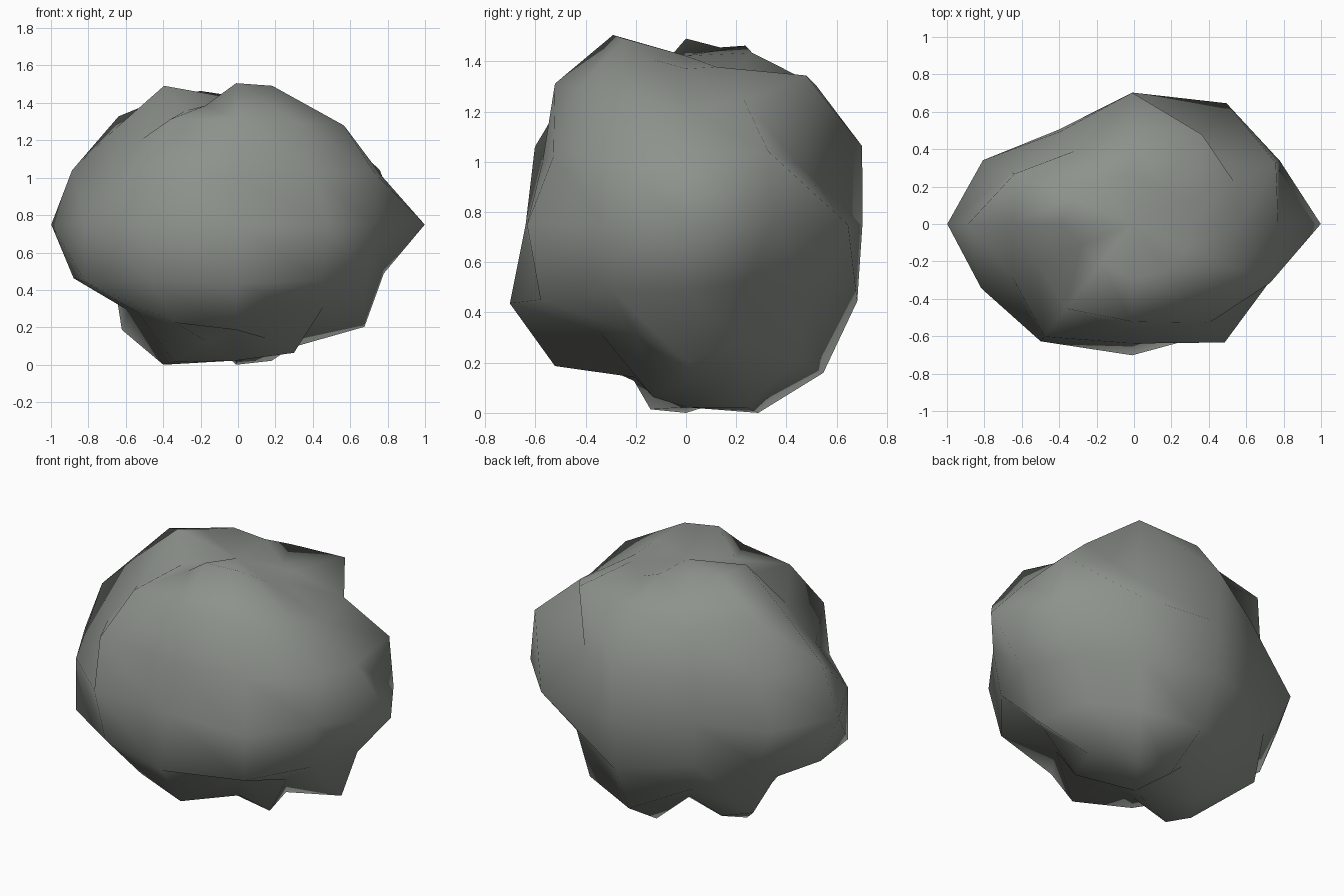
import bpy
import bmesh
import math

default_cube = bpy.data.objects.get("Cube")
if default_cube:
    bpy.data.objects.remove(default_cube, do_unlink=True)

SEGMENTS, RINGS = 12, 8
HALF_SIZE = (0.96, 0.71, 0.765)

# Bumpiness in percent of the ellipsoid radius: one row per ring from top to
# bottom, one column per segment, counter-clockwise starting at +x
BUMPS = (
    (88, 89, 86, 97, 101, 100, 105, 86, 90, 107, 105, 93),
    (85, 92, 110, 103, 90, 107, 95, 85, 104, 104, 100, 98),
    (88, 100, 80, 107, 87, 84, 99, 84, 106, 87, 93, 96),
    (105, 95, 105, 99, 82, 96, 103, 97, 102, 90, 103, 88),
    (89, 78, 86, 104, 87, 86, 98, 105, 102, 107, 102, 90),
    (101, 86, 99, 109, 86, 104, 85, 88, 97, 104, 79, 80),
    (88, 93, 103, 106, 86, 100, 106, 104, 88, 80, 86, 97),
)
POLE_TOP, POLE_BOTTOM = 88, 95


def bump_at(point):
    """Look up the radius factor for a vertex of the unit sphere."""
    ring = round(math.acos(max(-1, min(1, point.z))) / math.pi * RINGS)
    if ring == 0:
        return POLE_TOP / 100
    if ring == RINGS:
        return POLE_BOTTOM / 100
    segment = round(math.atan2(point.y, point.x) / math.tau * SEGMENTS)
    return BUMPS[ring - 1][segment % SEGMENTS] / 100


def make_material(name, color):
    material = bpy.data.materials.new(name)
    material.use_nodes = True
    material.diffuse_color = color
    shader = next(n for n in material.node_tree.nodes if n.type == "BSDF_PRINCIPLED")
    shader.inputs["Base Color"].default_value = color
    shader.inputs["Roughness"].default_value = 0.9
    return material


# Boulder: a coarse sphere pushed in and out, then squashed
bm = bmesh.new()
bmesh.ops.create_uvsphere(bm, u_segments=SEGMENTS, v_segments=RINGS, radius=1)
for vert in bm.verts:
    vert.co *= bump_at(vert.co.normalized())
bmesh.ops.scale(bm, vec=HALF_SIZE, verts=bm.verts)

# Centre it lengthwise and rest the lowest point on the ground
lowest = min(vert.co.z for vert in bm.verts)
middle = (min(v.co.x for v in bm.verts) + max(v.co.x for v in bm.verts)) / 2
bmesh.ops.translate(bm, vec=(-middle, 0, -lowest), verts=bm.verts)
bmesh.ops.recalc_face_normals(bm, faces=bm.faces)
for face in bm.faces:
    face.smooth = True

mesh = bpy.data.meshes.new("boulder")
bm.to_mesh(mesh)
bm.free()
mesh.materials.append(make_material("stone_grey", (0.27, 0.29, 0.265, 1)))
boulder = bpy.data.objects.new("boulder", mesh)
bpy.context.collection.objects.link(boulder)
